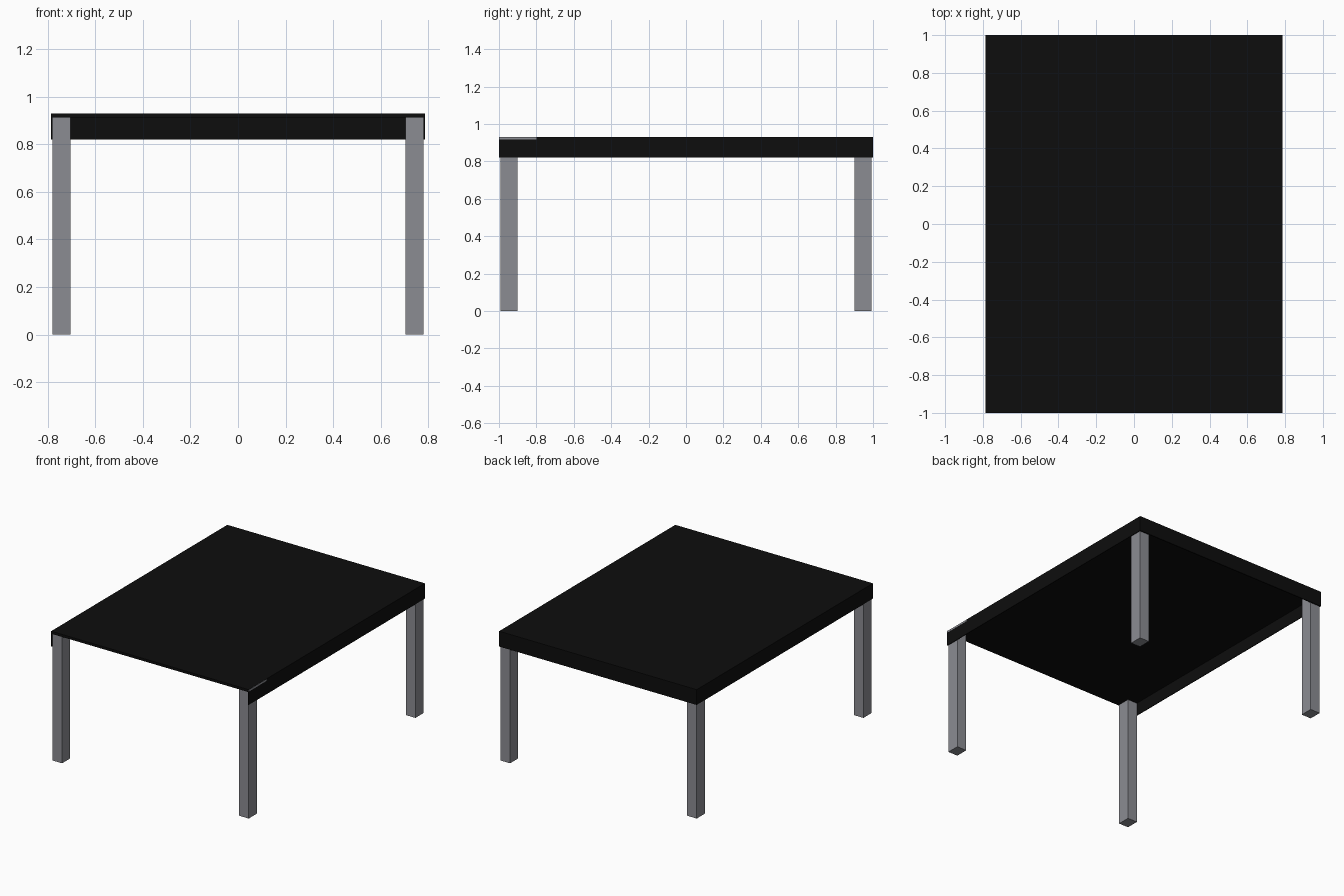
import bpy

if "Cube" in bpy.data.objects:
    bpy.data.objects.remove(bpy.data.objects["Cube"])


def material(name, rgb):
    m = bpy.data.materials.new(name)
    m.diffuse_color = (*rgb, 1.0)
    m.use_nodes = True
    m.node_tree.nodes["Principled BSDF"].inputs["Base Color"].default_value = m.diffuse_color
    return m


black = material("black", (0.004, 0.004, 0.004))
grey = material("steel grey", (0.26, 0.265, 0.29))


def box(name, lo, hi, mat):
    """Axis-aligned box between two corners."""
    bpy.ops.mesh.primitive_cube_add(size=1)
    ob = bpy.context.object
    ob.name = name
    for v in ob.data.vertices:
        v.co = [a + (b - a) * (c + 0.5) for a, b, c in zip(lo, hi, v.co)]
    ob.data.materials.append(mat)
    return ob


HX, HY = 0.785, 1.0          # half width and half length
TOP, SLAB, SKIRT = 0.93, 0.912, 0.82
LX, LY = 0.78, 0.992         # outer leg faces

# Thin table top
box("table_top", (-HX, -HY, SLAB), (HX, HY, TOP), black)

# Thin skirts on the two sides and the back; the front is open
box("left_skirt", (-HX, -HY, SKIRT), (-LX, HY, SLAB), black)
box("right_skirt", (LX, -HY, SKIRT), (HX, HY, SLAB), black)
box("back_skirt", (-LX, LY, SKIRT), (LX, HY, SLAB), black)

# Four square legs
for sx, side in ((-1, "left"), (1, "right")):
    for sy, end in ((-1, "front"), (1, "back")):
        xs = sorted((sx * 0.703, sx * LX))
        ys = sorted((sy * 0.9, sy * LY))
        box(f"{end}_{side}_leg", (xs[0], ys[0], 0), (xs[1], ys[1], SLAB), grey)

# Small grey strip on the right edge of the top, near the front
box("edge_strip", (HX - 0.001, -HY, 0.916), (HX + 0.001, -0.8, 0.929), grey)
